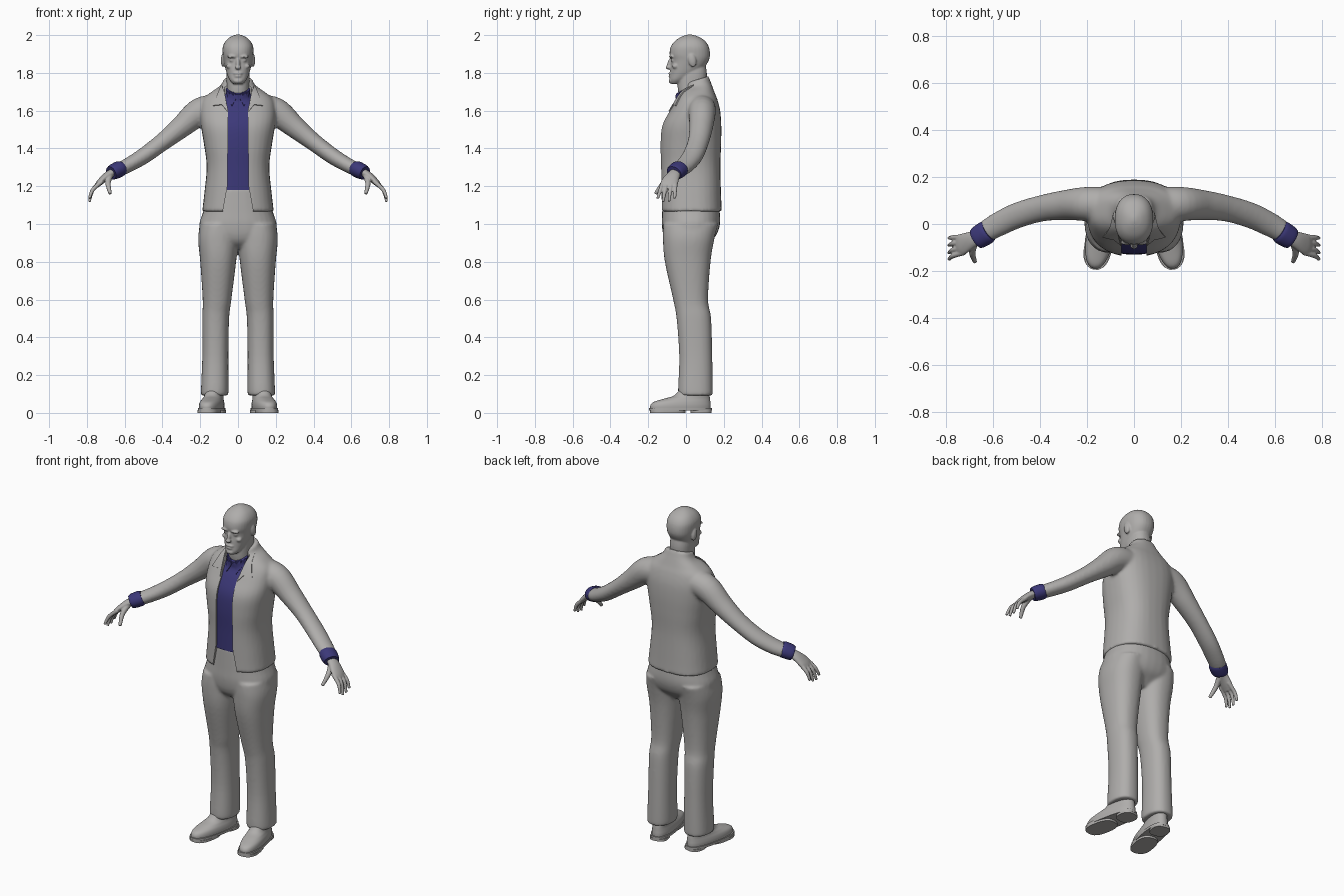
import bpy, bmesh, math
from mathutils import Vector, Matrix
from mathutils.bvhtree import BVHTree

cube = bpy.data.objects.get("Cube")
if cube:
    bpy.data.objects.remove(cube, do_unlink=True)


def material(name, rgb):
    m = bpy.data.materials.new(name)
    m.use_nodes = True
    m.diffuse_color = (*rgb, 1)
    m.node_tree.nodes["Principled BSDF"].inputs["Base Color"].default_value = (*rgb, 1)
    return m


GREY = material("light grey", (0.43, 0.42, 0.41))
NAVY = material("navy blue", (0.045, 0.04, 0.19))
SIDES = 32


def densify(rows, steps=5):
    """Smooth spline through rows of numbers."""
    out = []
    for i in range(len(rows) - 1):
        a, b, c, d = (rows[min(max(i + k, 0), len(rows) - 1)] for k in (-1, 0, 1, 2))
        for s in range(steps):
            t = s / steps
            out.append([q + t / 2 * (r - p + t * (2 * p - 5 * q + 4 * r - u + t * (3 * (q - r) + u - p)))
                        for p, q, r, u in zip(a, b, c, d)])
    return out + [list(rows[-1])]


def skin(bm, rings):
    """Bridge point rings into a capped surface."""
    loops = [[bm.verts.new(p) for p in ring] for ring in rings]
    for lo, hi in zip(loops, loops[1:]):
        for i in range(len(lo)):
            j = (i + 1) % len(lo)
            bm.faces.new((lo[i], lo[j], hi[j], hi[i]))
    bm.faces.new(loops[0][::-1])
    bm.faces.new(loops[-1])


def loft(bm, rows, power=2.3, turn=None):
    """Rows: z, centre x, half width, front y, back y, optional tilt."""
    rings = []
    for z, cx, rx, front, back, tilt in densify([tuple(r) + (0,) * (6 - len(r)) for r in rows]):
        ring = []
        for k in range(SIDES):
            a = math.tau * k / SIDES
            c, s = (math.copysign(abs(f(a)) ** (2 / power), f(a)) for f in (math.cos, math.sin))
            dy = s * (back - front) / 2
            p = Vector((cx + rx * c, (front + back) / 2 + dy, z + tilt * dy))
            ring.append(turn @ p if turn else p)
        rings.append(ring)
    skin(bm, rings)


def tube(bm, rows, side=1):
    """Rows: x, y, z, half depth, half thickness along a path."""
    rows = densify(rows)
    rings = []
    for i, (x, y, z, ra, rb) in enumerate(rows):
        t = Vector(rows[min(i + 1, len(rows) - 1)][:3]) - Vector(rows[max(i - 1, 0)][:3])
        w = t.cross(Vector((0, 1, 0))).normalized()
        u = w.cross(t).normalized()
        angles = [math.tau * k / SIDES for k in range(SIDES)]
        pts = [Vector((x, y, z)) + u * ra * math.cos(a) + w * rb * math.sin(a) for a in angles]
        rings.append([(side * p.x, p.y, p.z) for p in pts])
    skin(bm, rings)


def ball(bm, loc, size, tilt=0):
    m = Matrix.Translation(loc) @ Matrix.Rotation(tilt, 4, 'X') @ Matrix.Diagonal((*size, 1))
    bmesh.ops.create_uvsphere(bm, u_segments=20, v_segments=12, radius=1, matrix=m)


def make(name, bm, mat):
    bmesh.ops.recalc_face_normals(bm, faces=bm.faces[:])
    me = bpy.data.meshes.new(name)
    bm.to_mesh(me)
    bm.free()
    ob = bpy.data.objects.new(name, me)
    bpy.context.collection.objects.link(ob)
    me.materials.append(mat)
    return ob


def finish(ob, voxel=0, smooth=4, mirror=False, cutter=None, thick=0):
    """Fuse, smooth, mirror and cut, then apply and shade."""
    if voxel:
        r = ob.modifiers.new("fuse", 'REMESH')
        r.mode, r.voxel_size = 'VOXEL', voxel
        s = ob.modifiers.new("soften", 'SMOOTH')
        s.factor, s.iterations = 0.5, smooth
    if thick:
        ob.modifiers.new("thickness", 'SOLIDIFY').thickness = thick
    if mirror:
        ob.modifiers.new("mirror", 'MIRROR').use_mirror_merge = False
    if cutter:
        b = ob.modifiers.new("opening", 'BOOLEAN')
        b.operation, b.solver, b.object = 'DIFFERENCE', 'EXACT', cutter
    bpy.ops.object.select_all(action='DESELECT')
    ob.select_set(True)
    bpy.context.view_layer.objects.active = ob
    bpy.ops.object.convert(target='MESH')
    bpy.ops.object.shade_smooth_by_angle(angle=math.radians(45))
    return ob


def drape(name, outline, target, mat, gap=0.006):
    """Lay a flat front outline (x, z) onto a target's surface."""
    bpy.context.view_layer.update()
    tree = BVHTree.FromObject(target, bpy.context.evaluated_depsgraph_get())
    bm = bmesh.new()
    face = bm.faces.new([bm.verts.new((x, -0.05, z)) for x, z in outline])
    bmesh.ops.triangulate(bm, faces=[face])
    bmesh.ops.subdivide_edges(bm, edges=bm.edges[:], cuts=5, use_grid_fill=True)
    for v in bm.verts:
        hit = tree.ray_cast(Vector((v.co.x, -1, v.co.z)), Vector((0, 1, 0)))
        if hit[0] is None or hit[0].y > 0.05:
            hit = tree.find_nearest(v.co)
        v.co = hit[0] + hit[1] * gap
    finish(make(name, bm, mat), mirror=True, thick=0.008)


# Trousers: hips and two legs fused
bm = bmesh.new()
loft(bm, [(.87, 0, .06, -.06, .09), (.90, 0, .13, -.10, .12), (.94, 0, .195, -.12, .16),
          (1.0, 0, .205, -.128, .18), (1.07, 0, .183, -.126, .178), (1.19, 0, .15, -.122, .16)])
for side in (1, -1):
    loft(bm, [(z, side * cx, rx, f, b) for z, cx, rx, f, b in (
        (.092, .125, .07, -.036, .14), (.12, .123, .073, -.042, .142), (.3, .12, .069, -.036, .139),
        (.5, .118, .071, -.05, .133), (.6, .111, .076, -.068, .117), (.8, .105, .095, -.112, .13),
        (.92, .105, .106, -.122, .15), (1.0, .1, .1, -.12, .17))])
finish(make("trousers", bm, GREY), voxel=.008, smooth=8)

# Jacket: body and sleeves fused
bm = bmesh.new()
loft(bm, [(1.065, 0, .19, -.135, .19), (1.15, 0, .18, -.135, .186), (1.3, 0, .166, -.136, .182),
          (1.42, 0, .18, -.138, .186), (1.52, 0, .196, -.128, .187), (1.6, 0, .2, -.087, .181),
          (1.66, 0, .186, -.052, .166), (1.7, 0, .14, -.027, .15), (1.735, 0, .09, -.006, .132, .2),
          (1.765, 0, .078, 0, .12, .3)], power=2.5)
for side in (1, -1):
    tube(bm, [(.1, .08, 1.615, .075, .07), (.2, .085, 1.595, .073, .074), (.3, .08, 1.514, .063, .059),
              (.4, .065, 1.434, .056, .047), (.5, .035, 1.36, .055, .043),
              (.58, -.003, 1.312, .052, .039), (.63, -.032, 1.288, .047, .037)], side)
jacket = finish(make("jacket", bm, GREY), voxel=.009, smooth=6)

# Jacket collar flaps, laid on before the front is opened
drape("jacket_lapels", [(.085, 1.735), (.105, 1.69), (.132, 1.625), (.085, 1.63),
                        (.056, 1.595), (.07, 1.69)], jacket, GREY)

# Front opening cut through the jacket
half = [(.085, 1.0), (.078, 1.08), (.056, 1.2), (.052, 1.6), (.07, 1.69), (.08, 1.9)]
outline = half + [(-x, z) for x, z in reversed(half)]
bm = bmesh.new()
skin(bm, [[(x, y, z) for x, z in outline] for y in (-.4, .01)])
cutter = make("opening_cutter", bm, GREY)
cutter.hide_render = True
finish(jacket, cutter=cutter)
bpy.data.objects.remove(cutter, do_unlink=True)

# Shirt with a tilted neckline
bm = bmesh.new()
loft(bm, [(1.18, 0, .145, -.128, .15), (1.3, 0, .145, -.128, .15), (1.42, 0, .155, -.13, .15),
          (1.52, 0, .165, -.119, .15), (1.6, 0, .16, -.08, .15), (1.66, 0, .1, -.053, .135, .2),
          (1.7, 0, .066, -.05, .12, .4), (1.728, 0, .065, -.052, .115, .5)], power=2.5)
shirt = finish(make("shirt", bm, NAVY))
drape("shirt_collar", [(.004, 1.675), (.032, 1.622), (.05, 1.66), (.062, 1.715), (.045, 1.715)],
      shirt, NAVY, gap=.005)

# Shirt cuffs
bm = bmesh.new()
tube(bm, [(.617, -.028, 1.297, .046, .038), (.63, -.037, 1.29, .051, .043),
          (.66, -.056, 1.276, .049, .041), (.672, -.064, 1.27, .044, .036)])
finish(make("shirt_cuffs", bm, NAVY), mirror=True)

# Hands: palm, four curled fingers and a thumb
bm = bmesh.new()
tube(bm, [(.64, -.045, 1.285, .028, .022), (.69, -.067, 1.257, .036, .021),
          (.73, -.086, 1.222, .045, .017), (.75, -.09, 1.2, .036, .012)])
for base, tip, drop in ((-.12, -.15, 1.135), (-.098, -.122, 1.117), (-.076, -.09, 1.12), (-.055, -.06, 1.135)):
    tube(bm, [(.72, base, 1.226, .012, .012), (.768, (base + tip) / 2, 1.182, .0105, .0105),
              (.787, tip, drop, .0075, .0075)])
tube(bm, [(.675, -.07, 1.262, .018, .016), (.688, -.12, 1.215, .014, .014), (.676, -.162, 1.16, .009, .009)])
finish(make("hands", bm, GREY), voxel=.004, smooth=3, mirror=True)

# Head: skull, neck and facial features fused
bm = bmesh.new()
loft(bm, [(1.742, 0, .026, -.08, -.035), (1.762, 0, .044, -.086, 0), (1.79, 0, .057, -.084, .05),
          (1.82, 0, .066, -.083, .09), (1.865, 0, .076, -.079, .12), (1.9, 0, .081, -.087, .127),
          (1.94, 0, .08, -.08, .12), (1.972, 0, .063, -.055, .098), (1.993, 0, .036, -.02, .062),
          (2.003, 0, .008, .01, .03)])
loft(bm, [(1.64, 0, .064, -.03, .115), (1.72, 0, .06, -.044, .108), (1.8, 0, .06, -.04, .11),
          (1.86, 0, .05, -.02, .1)])
ball(bm, (0, -.085, 1.85), (.011, .014, .032), -.3)
ball(bm, (0, -.094, 1.829), (.017, .013, .011))
ball(bm, (0, -.084, 1.797), (.025, .01, .006))
ball(bm, (0, -.083, 1.783), (.021, .01, .007))
ball(bm, (0, -.08, 1.757), (.024, .012, .013))
for side in (1, -1):
    ball(bm, (side * .031, -.077, 1.886), (.027, .014, .008))
    ball(bm, (side * .031, -.069, 1.866), (.014, .011, .008))
    ball(bm, (side * .046, -.055, 1.835), (.017, .018, .014))
    ball(bm, (side * .08, .033, 1.866), (.011, .021, .036), .2)
finish(make("head", bm, GREY), voxel=.005, smooth=3)

# Shoes, toes turned slightly out
pivot = Matrix.Translation((.12, .07, 0))
turn = pivot @ Matrix.Rotation(.19, 4, 'Z') @ pivot.inverted()
bm = bmesh.new()
loft(bm, [(.02, .12, .058, -.194, .132), (.04, .12, .059, -.193, .132), (.058, .12, .056, -.175, .13),
          (.075, .12, .05, -.12, .128), (.092, .12, .047, -.065, .125), (.13, .12, .045, -.03, .12)], turn=turn)
finish(make("shoes", bm, GREY), mirror=True)
bm = bmesh.new()
for low, high, wide, front, back in ((.012, .026, .062, -.199, .137), (0, .014, .059, -.194, -.005),
                                     (0, .014, .052, .025, .135)):
    loft(bm, [(low, .12, wide, front, back), (high, .12, wide, front, back)], power=2.6, turn=turn)
finish(make("shoe_soles", bm, GREY), mirror=True)
